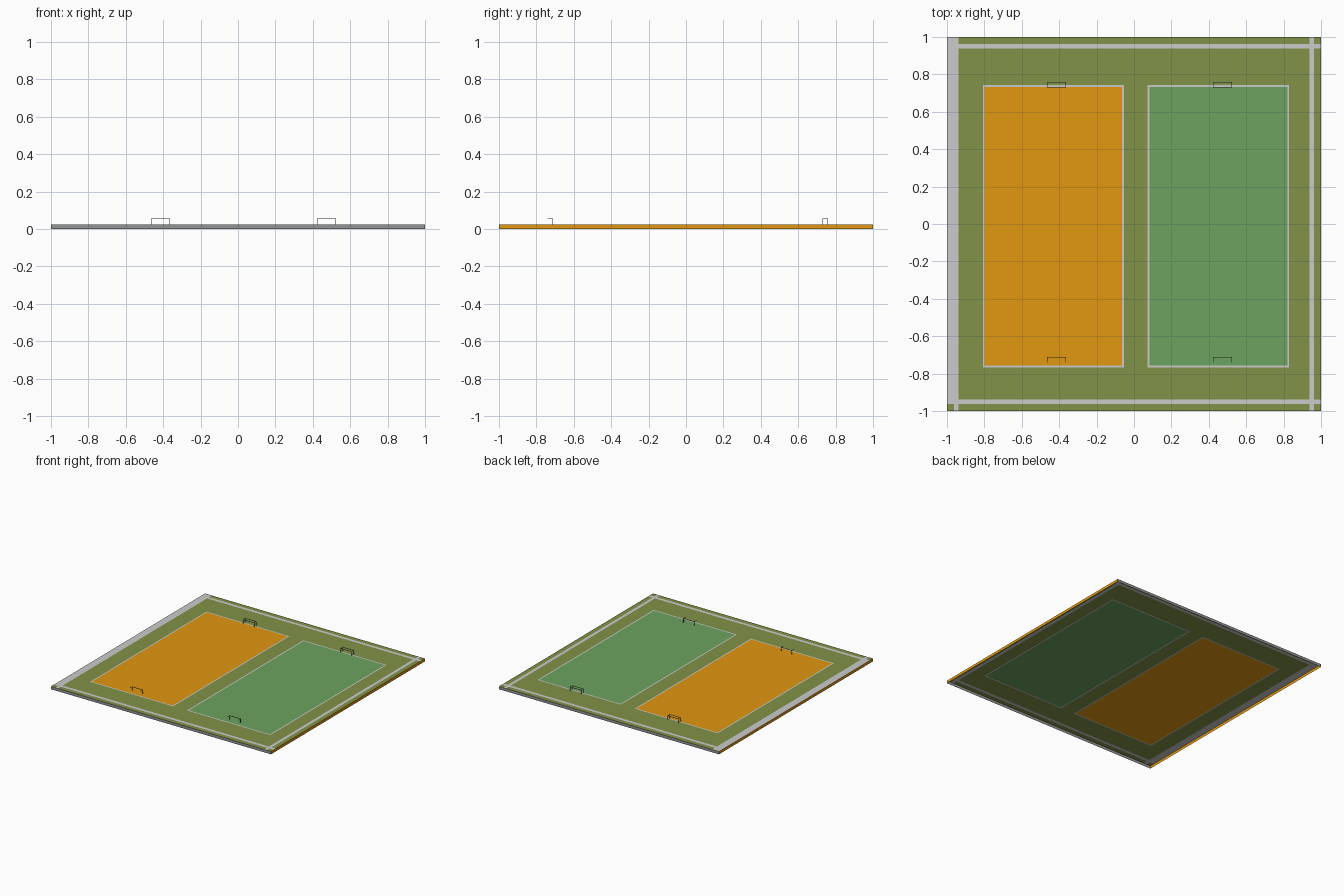
import bpy
import bmesh
from mathutils import Matrix

if "Cube" in bpy.data.objects:
    bpy.data.objects.remove(bpy.data.objects["Cube"])

TOP = 0.023      # height of the playing surface
BAR = 0.003      # thickness of goal bars


def material(name, rgb):
    m = bpy.data.materials.new(name)
    m.diffuse_color = (*rgb, 1)
    m.use_nodes = True
    m.node_tree.nodes["Principled BSDF"].inputs["Base Color"].default_value = m.diffuse_color
    return m


OLIVE = material("olive", (0.22, 0.29, 0.065))
ORANGE = material("orange", (0.76, 0.31, 0.005))
GREEN = material("green", (0.15, 0.36, 0.115))
DARK = material("dark_grey", (0.16, 0.16, 0.16))
EDGE = material("edge_grey", (0.3, 0.3, 0.3))


def finish(bm, name, mat=None):
    bmesh.ops.remove_doubles(bm, verts=bm.verts, dist=1e-5)
    mesh = bpy.data.meshes.new(name)
    bm.to_mesh(mesh)
    bm.free()
    if mat:
        mesh.materials.append(mat)
    obj = bpy.data.objects.new(name, mesh)
    bpy.context.collection.objects.link(obj)
    return obj


def quad(bm, pts):
    bm.faces.new([bm.verts.new(p) for p in pts])


# Markings as (x0, x1, y0, y1); later regions paint over earlier ones
LINE = 0.01
L0, L1 = 0.937, 0.962
courts = {"orange_court": (-0.808, -0.053), "green_court": (0.073, 0.83)}
Y0, Y1 = -0.766, 0.743
regions = [
    ("turf", (-1, 1, -1, 1)),
    ("boundary_lines", (-1, -L0, -L1, 1)),
    ("boundary_lines", (-L1, -L0, -1, 1)),
    ("boundary_lines", (L0, L1, -1, 1)),
    ("boundary_lines", (-1, 1, -L1, -L0)),
    ("boundary_lines", (-L0, 1, L0, L1)),
]
# the back-left corner keeps only the wide strip
for name, (x0, x1) in courts.items():
    regions.append(("court_outlines", (x0, x1, Y0, Y1)))
    regions.append((name, (x0 + LINE, x1 - LINE, Y0 + LINE, Y1 - LINE)))

# Playing surface: one flat sheet split into coplanar painted parts
xs = sorted({v for _, r in regions for v in r[:2]})
ys = sorted({v for _, r in regions for v in r[2:]})
parts = {}
for xa, xb in zip(xs, xs[1:]):
    for ya, yb in zip(ys, ys[1:]):
        cx, cy = (xa + xb) / 2, (ya + yb) / 2
        part = [n for n, r in regions
                if r[0] < cx < r[1] and r[2] < cy < r[3]][-1]
        bm = parts.setdefault(part, bmesh.new())
        quad(bm, [(xa, ya, TOP), (xb, ya, TOP), (xb, yb, TOP), (xa, yb, TOP)])
paint = {"turf": OLIVE, "orange_court": ORANGE, "green_court": GREEN}
for name, bm in parts.items():
    finish(bm, name, paint.get(name))

# Edge walls around the open-bottomed base
for name, s in (("front_edge", 1), ("back_edge", -1)):
    bm = bmesh.new()
    quad(bm, [(-s, -s, 0), (s, -s, 0), (s, -s, TOP), (-s, -s, TOP)])
    finish(bm, name, EDGE)
for name, s in (("right_edge", 1), ("left_edge", -1)):
    bm = bmesh.new()
    quad(bm, [(s, -s, 0), (s, s, 0), (s, s, TOP), (s, -s, TOP)])
    finish(bm, name, ORANGE)


def box(bm, x0, x1, y0, y1, z0, z1):
    centre = Matrix.Translation(((x0 + x1) / 2, (y0 + y1) / 2, (z0 + z1) / 2))
    size = Matrix.Diagonal((x1 - x0, y1 - y0, z1 - z0, 1))
    bmesh.ops.create_cube(bm, size=1, matrix=centre @ size)


def goal(name, x0, x1, y0, y1, frames):
    bm = bmesh.new()
    z1 = 0.056
    for y in frames:                       # posts and crossbar
        for x in (x0, x1 - BAR):
            box(bm, x, x + BAR, y, y + BAR, TOP, z1 - BAR)
        box(bm, x0, x1, y, y + BAR, z1 - BAR, z1)
    for x in (x0, x1 - BAR):               # top side arms
        box(bm, x, x + BAR, y0, y1, z1 - BAR, z1)
    finish(bm, name, DARK)


# Goals: front pair with a single frame, back pair with a double frame
for side, gx in (("orange", -0.465), ("green", 0.422)):
    goal(side + "_front_goal", gx, gx + 0.102, -0.741, -0.712, [-0.715])
    goal(side + "_back_goal", gx, gx + 0.102, 0.729, 0.759, [0.729, 0.756])
